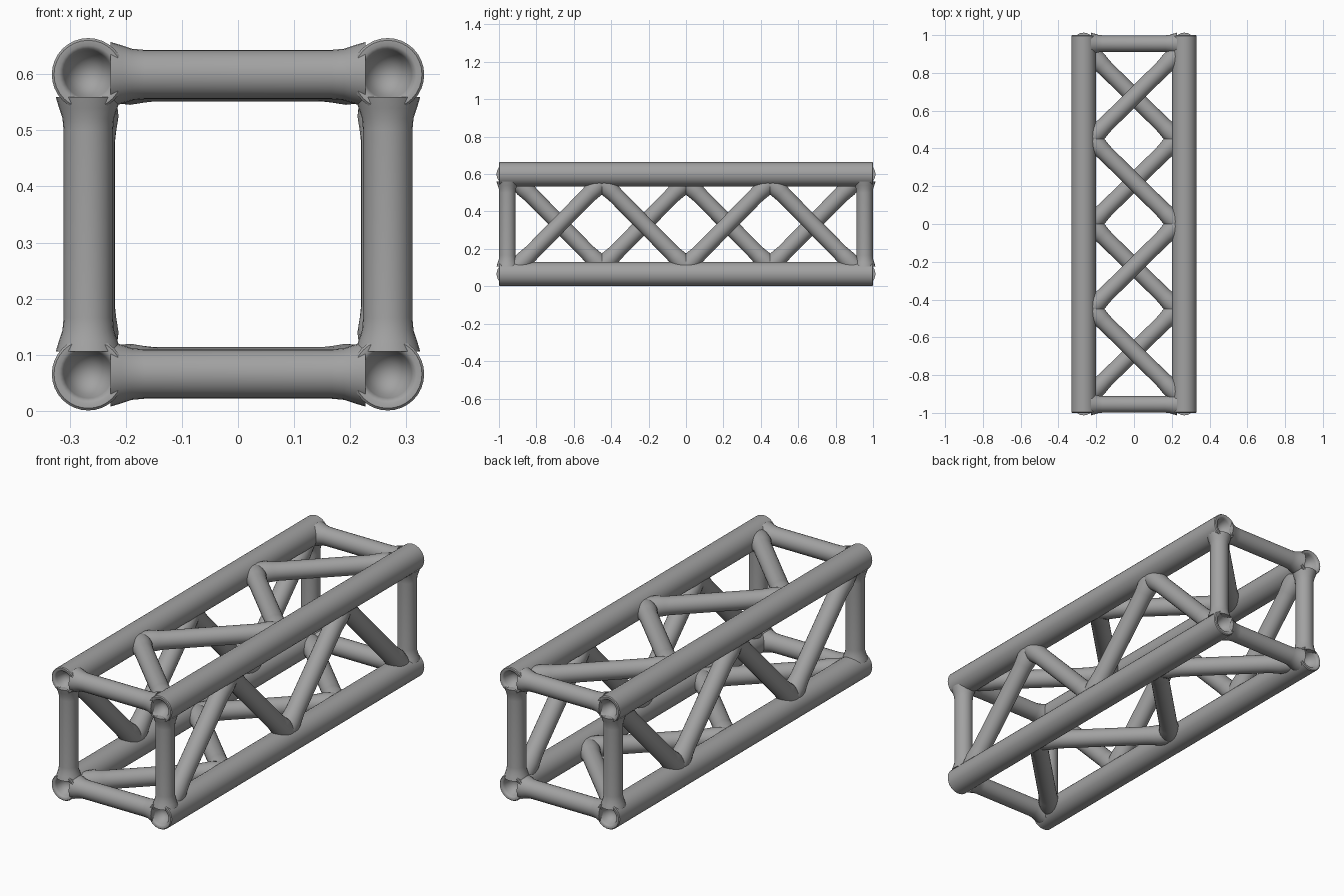
import bpy, bmesh, math
from mathutils import Vector

if "Cube" in bpy.data.objects:
    bpy.data.objects.remove(bpy.data.objects["Cube"])

# Material
steel = bpy.data.materials.new("grey steel")
steel.use_nodes = True
colour = (0.36, 0.36, 0.36, 1)
steel.diffuse_color = colour
steel.node_tree.nodes["Principled BSDF"].inputs["Base Color"].default_value = colour

SIDE = 0.267        # chord axis distance from the truss axis
MID = 0.3325        # height of the truss axis
NODE = 0.228        # diagonal ends, measured from the truss axis
BAR = 0.044         # strut radius
CHORD = 0.065       # chord radius


def finish(name, bm):
    bmesh.ops.remove_doubles(bm, verts=bm.verts, dist=0.0001)
    bmesh.ops.recalc_face_normals(bm, faces=bm.faces)
    mesh = bpy.data.meshes.new(name)
    bm.to_mesh(mesh)
    bm.free()
    mesh.materials.append(steel)
    obj = bpy.data.objects.new(name, mesh)
    bpy.context.collection.objects.link(obj)
    bpy.ops.object.select_all(action="DESELECT")
    obj.select_set(True)
    bpy.context.view_layer.objects.active = obj
    bpy.ops.object.shade_smooth_by_angle(angle=math.radians(40))
    return obj


def lathe(bm, start, end, half_profile, sides=24):
    """Spin (radius, distance from end) points into a bar with two equal ends."""
    start, end = Vector(start), Vector(end)
    length = (end - start).length
    profile = half_profile + [(r, length - d) for r, d in reversed(half_profile)]
    turn = (end - start).to_track_quat("Z", "Y")
    points = [bm.verts.new(start + turn @ Vector((r, 0, d))) for r, d in profile]
    edges = [bm.edges.new(pair) for pair in zip(points, points[1:])]
    bmesh.ops.spin(bm, geom=points + edges, cent=start, axis=(end - start).normalized(),
                   angle=math.tau, steps=sides, use_merge=True)


def face_point(face, across, y, out):
    """Place a point on one of four truss faces: right, top, left, bottom."""
    a = face * math.pi / 2
    x = out * math.cos(a) - across * math.sin(a)
    z = out * math.sin(a) + across * math.cos(a)
    return Vector((x, y, MID + z))


# Four long chords with a rounded socket in each end
SOCKET = [(0, 0.055), (0.022, 0.048), (0.036, 0.03), (0.043, 0.012),
          (0.046, 0.004), (0.052, 0), (0.061, 0), (CHORD, 0.004)]
for side, sx in (("left", 1), ("right", -1)):
    for level, sz in (("upper", 1), ("lower", -1)):
        bm = bmesh.new()
        x, z = sx * SIDE, MID + sz * SIDE
        lathe(bm, (x, -1, z), (x, 1, z), SOCKET, 32)
        finish(f"{level}_{side}_chord", bm)

# Struts flare where they are welded to the chords
END_FLARE = [(0, 0.04), (0.058, 0.04), (0.052, 0.06), (0.046, 0.078), (BAR, 0.1)]
DIAGONAL_FLARE = [(0, 0), (0.046, 0), (0.05, 0.05), (0.046, 0.085), (BAR, 0.11)]

for face, label in enumerate(("left", "top", "right", "bottom")):
    # Straight strut at each end
    for end, y in (("front", -0.955), ("back", 0.955)):
        bm = bmesh.new()
        lathe(bm, face_point(face, -SIDE, y, SIDE), face_point(face, SIDE, y, SIDE), END_FLARE)
        finish(f"{end}_{label}_strut", bm)

    # Zigzag of four diagonals; opposite faces alternate
    first = -1
    nodes = []
    for i in range(5):
        across = first * (-1) ** i * NODE
        nodes.append(face_point(face, across, -0.9 + i * 0.45, SIDE - 0.004))
    bm = bmesh.new()
    for a, b in zip(nodes, nodes[1:]):
        lathe(bm, a, b, DIAGONAL_FLARE)
    finish(f"{label}_diagonals", bm)

    # Rounded weld at each zigzag corner
    bm = bmesh.new()
    for node in nodes:
        ball = bmesh.ops.create_uvsphere(bm, u_segments=20, v_segments=12, radius=0.046)
        bmesh.ops.translate(bm, verts=ball["verts"], vec=node)
    finish(f"{label}_welds", bm)
